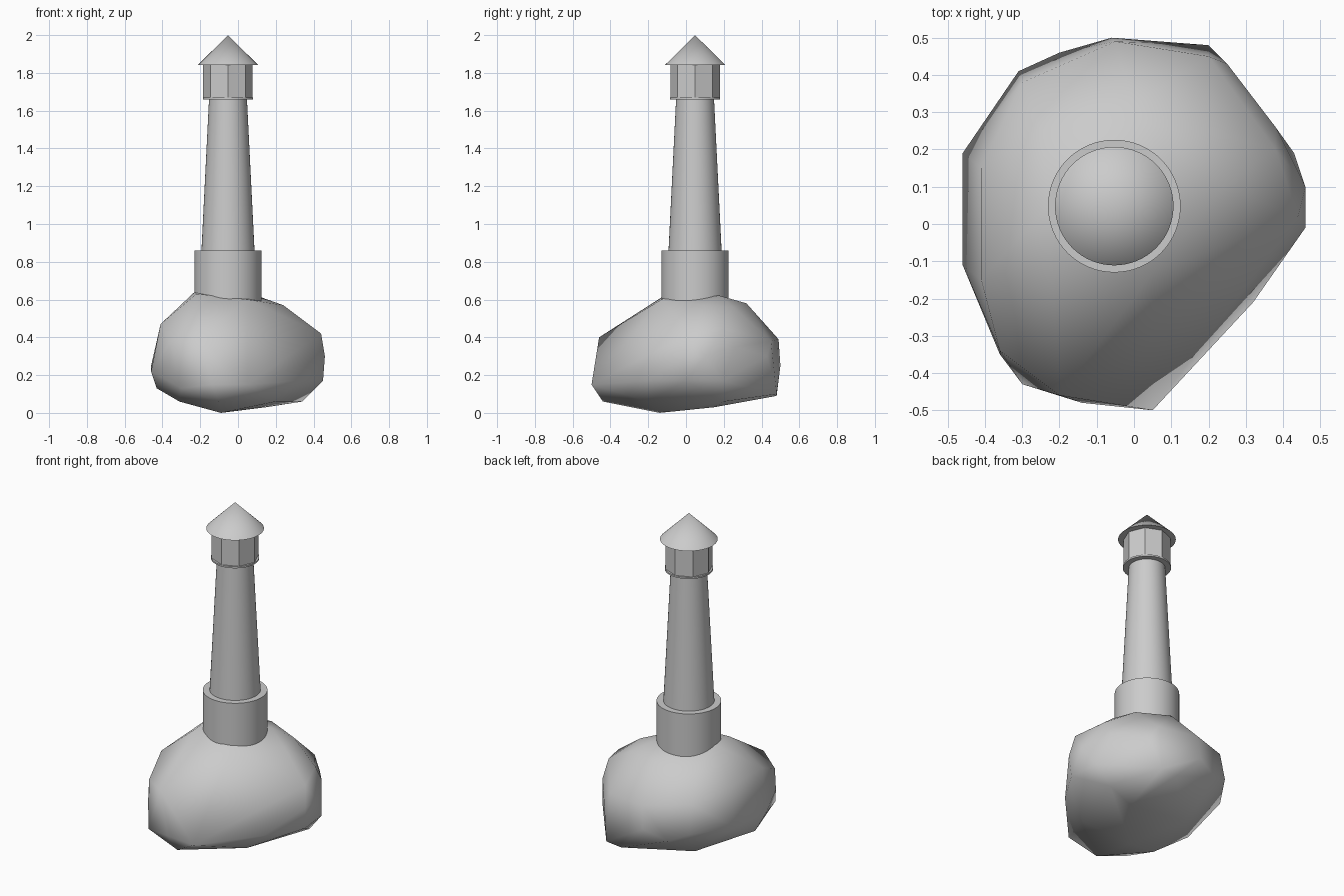
import bpy, bmesh
from math import radians

cube = bpy.data.objects.get("Cube")
if cube:
    bpy.data.objects.remove(cube, do_unlink=True)

# Single stone grey colour
stone = bpy.data.materials.new("stone grey")
stone.use_nodes = True
grey = (0.6, 0.6, 0.6, 1)
stone.diffuse_color = grey
stone.node_tree.nodes["Principled BSDF"].inputs["Base Color"].default_value = grey

# Shared axis of the tower
AXIS_X, AXIS_Y = -0.053, 0.048


def finish(obj, name, angle=None):
    """Name the part, colour it and optionally smooth its shading."""
    obj.name = obj.data.name = name
    obj.data.materials.append(stone)
    bpy.ops.object.select_all(action="DESELECT")
    obj.select_set(True)
    bpy.context.view_layer.objects.active = obj
    if angle:
        bpy.ops.object.shade_smooth_by_angle(angle=radians(angle))
    return obj


def tower_section(name, bottom, top, radius_bottom, radius_top, sides=64, angle=30):
    """Add a round or faceted tower section standing on the tower axis."""
    bpy.ops.mesh.primitive_cone_add(
        vertices=sides, radius1=radius_bottom, radius2=radius_top,
        depth=top - bottom, location=(AXIS_X, AXIS_Y, (bottom + top) / 2))
    return finish(bpy.context.object, name, angle)


def boulder(name, corners):
    """Wrap a smooth convex boulder around its corner points."""
    bm = bmesh.new()
    for corner in corners:
        bm.verts.new(corner)
    hull = bmesh.ops.convex_hull(bm, input=bm.verts)
    loose = set(hull["geom_interior"]) | set(hull["geom_unused"])
    bmesh.ops.delete(bm, geom=[v for v in loose if isinstance(v, bmesh.types.BMVert)],
                     context="VERTS")
    bmesh.ops.recalc_face_normals(bm, faces=bm.faces)
    mesh = bpy.data.meshes.new(name)
    bm.to_mesh(mesh)
    bm.free()
    obj = bpy.data.objects.new(name, mesh)
    bpy.context.collection.objects.link(obj)
    return finish(obj, name, 80)


# Boulder: underside, belly, shoulders and crown
underside = [
    (-.09, -.14, 0), (.15, .15, .03), (-.31, -.2, .06), (-.2, .2, .04),
    (-.1, -.44, .06), (.34, .2, .06), (.1, .48, .09), (.2, -.2, .06)]
belly = [
    (-.43, -.05, .13), (-.46, -.11, .22), (-.46, .19, .25), (-.31, .41, .25),
    (-.2, .46, .2), (-.06, .5, .25), (.2, .48, .1), (.25, .43, .3),
    (.43, .19, .17), (.46, .1, .3), (.46, -.01, .3), (.45, 0, .17),
    (.32, -.21, .17), (.05, -.5, .15), (-.14, -.48, .15), (-.3, -.43, .13),
    (-.36, -.35, .25)]
shoulders = [
    (-.2, -.46, .4), (-.41, -.15, .47), (-.41, .15, .47), (-.36, -.34, .38),
    (-.3, .38, .42), (-.05, .49, .39), (.2, .45, .38), (.38, .26, .35),
    (.44, .02, .42), (.38, .2, .45)]
crown = [
    (0, .32, .58), (.2, .25, .56), (.24, .1, .57), (-.25, .25, .57),
    (-.23, .05, .64), (-.22, -.1, .63), (.05, -.13, .6), (.1, .18, .62)]
boulder("rock", underside + belly + shoulders + crown)

# Tower: drum, tapering shaft, lantern floor, eight-sided lantern and roof
tower_section("base_drum", 0.4, 0.86, 0.178, 0.178)
tower_section("tower_shaft", 0.85, 1.67, 0.141, 0.1)
tower_section("lantern_floor", 1.66, 1.67, 0.133, 0.133)
tower_section("lantern_room", 1.67, 1.845, 0.131, 0.131, sides=8, angle=None)
tower_section("roof", 1.842, 2.0, 0.159, 0, angle=60)
